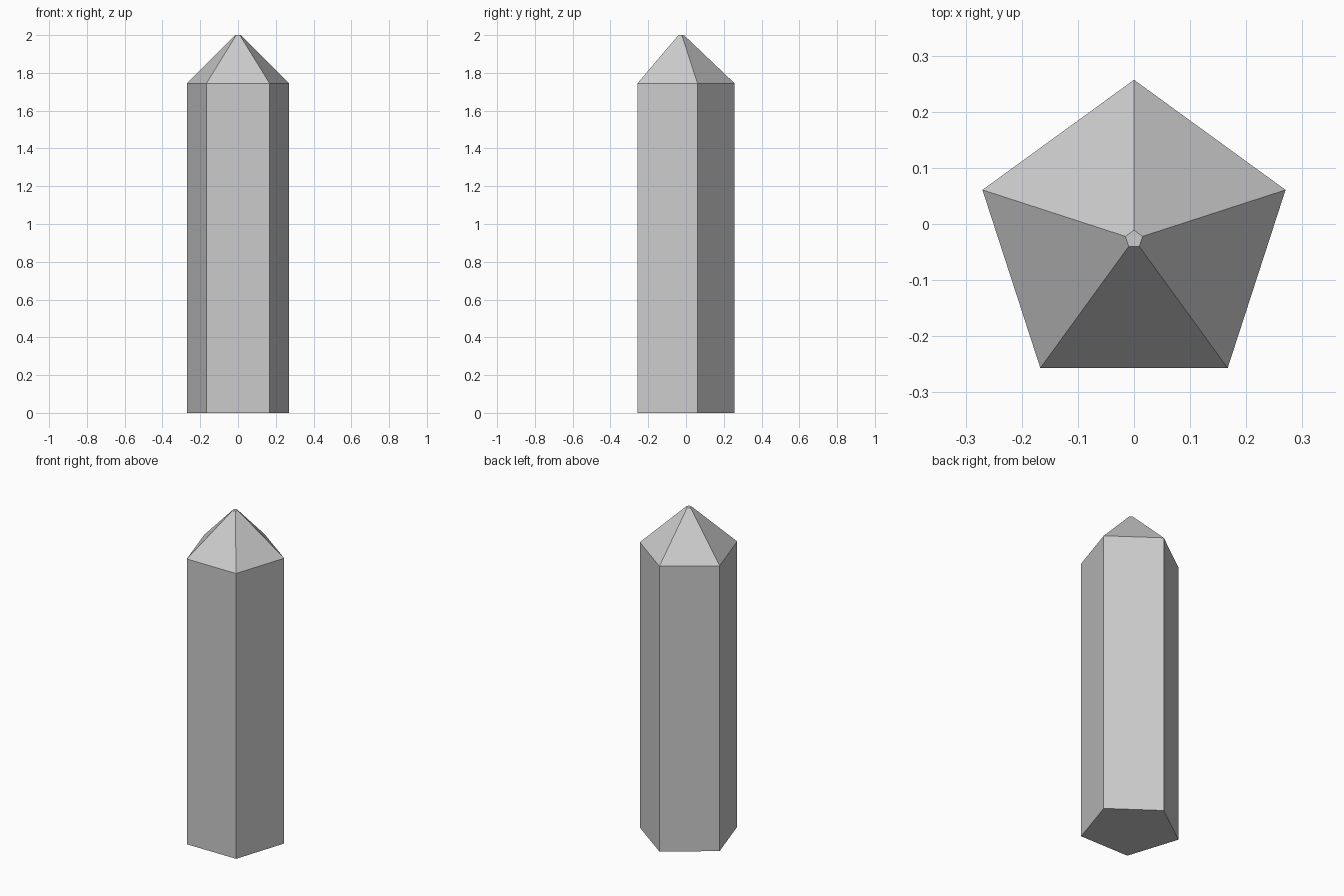
import bpy, bmesh
from math import sin, cos, tau

if "Cube" in bpy.data.objects:
    bpy.data.objects.remove(bpy.data.objects["Cube"])

SIDES = 5
CENTRE_Y = -0.027  # centres the pentagon's bounds on y = 0
PROFILE = [(0.284, 0.0), (0.284, 1.745), (0.016, 2.0)]  # radius, height

# Five-sided crystal: straight shaft with a tapered, slightly blunt tip
bm = bmesh.new()
rings = [[bm.verts.new((r * sin(tau * i / SIDES), CENTRE_Y + r * cos(tau * i / SIDES), z))
          for i in range(SIDES)] for r, z in PROFILE]
for low, high in zip(rings, rings[1:]):
    for i in range(SIDES):
        j = (i + 1) % SIDES
        bm.faces.new((low[i], low[j], high[j], high[i]))

# Flat base and tip
bm.faces.new(rings[0])
bm.faces.new(rings[-1])
bmesh.ops.recalc_face_normals(bm, faces=bm.faces[:])

mesh = bpy.data.meshes.new("crystal")
bm.to_mesh(mesh)
bm.free()
bpy.context.collection.objects.link(bpy.data.objects.new("crystal", mesh))
